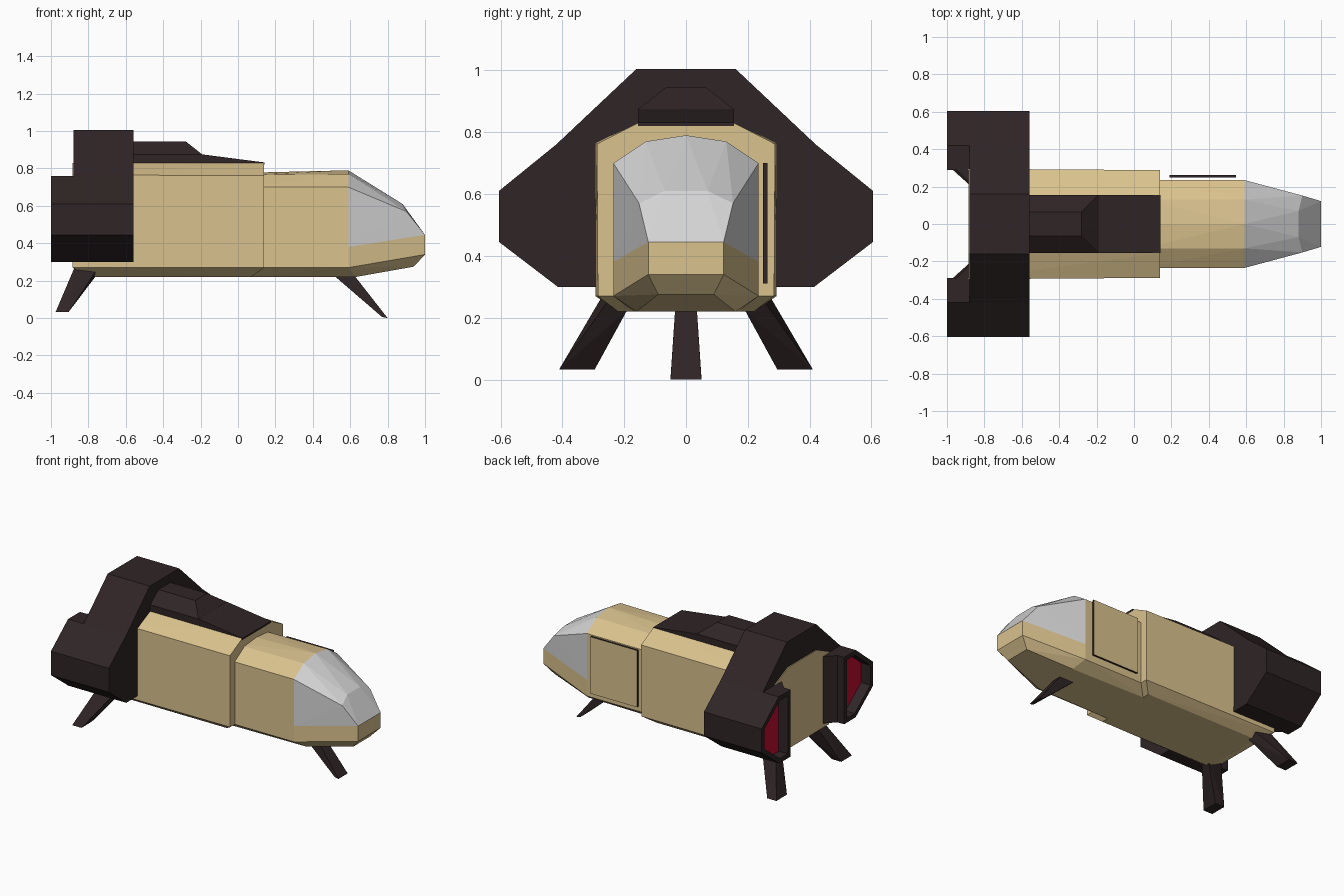
import bpy, bmesh

if "Cube" in bpy.data.objects:
    bpy.data.objects.remove(bpy.data.objects["Cube"])


def material(name, rgb):
    m = bpy.data.materials.new(name)
    m.diffuse_color = (*rgb, 1)
    m.use_nodes = True
    m.node_tree.nodes["Principled BSDF"].inputs["Base Color"].default_value = m.diffuse_color
    return m


TAN = material("tan hull", (0.70, 0.54, 0.27))
DARK = material("dark brown", (0.029, 0.018, 0.019))
GREY = material("grey glass", (0.66, 0.66, 0.66))
RED = material("red glow", (0.55, 0.004, 0.03))


def finish(name, bm, *mats):
    bmesh.ops.recalc_face_normals(bm, faces=bm.faces)
    me = bpy.data.meshes.new(name)
    bm.to_mesh(me)
    bm.free()
    for m in mats:
        me.materials.append(m)
    ob = bpy.data.objects.new(name, me)
    bpy.context.collection.objects.link(ob)
    return ob


def convex(name, points, mat, mirror=True):
    """Convex solid around the points, mirrored across y = 0 if asked."""
    bm = bmesh.new()
    pts = {p for p in points}
    if mirror:
        pts |= {(x, -y, z) for x, y, z in pts}
    for p in sorted(pts):
        bm.verts.new(p)
    res = bmesh.ops.convex_hull(bm, input=bm.verts)
    loose = [v for v in bm.verts if not v.link_faces]
    bmesh.ops.delete(bm, geom=loose, context='VERTS')
    bmesh.ops.dissolve_limit(bm, angle_limit=0.01, verts=bm.verts, edges=bm.edges)
    return finish(name, bm, mat)


def prism(profile, x0, x1):
    """Extrude a (y, z) outline along x; returns the bmesh and the x0 face."""
    bm = bmesh.new()
    rear = bm.faces.new([bm.verts.new((x0, y, z)) for y, z in profile])
    front = bm.faces.new([bm.verts.new((x1, y, z)) for y, z in profile])
    n = len(profile)
    for i in range(n):
        j = (i + 1) % n
        bm.faces.new((rear.verts[i], rear.verts[j], front.verts[j], front.verts[i]))
    return bm, rear


# Main hull, with bottom ends cut in
convex("main_hull", [
    (-0.885, 0.155, 0.83), (-0.885, 0.295, 0.765), (-0.885, 0.293, 0.27), (-0.79, 0.22, 0.22),
    (0.14, 0.155, 0.83), (0.14, 0.288, 0.762), (0.14, 0.285, 0.27), (0.07, 0.22, 0.22)], TAN)

# Cabin and nose share the same bulkhead section
a0, a1, a2, a3 = (0.59, 0, 0.79), (0.59, 0.13, 0.77), (0.59, 0.235, 0.70), (0.59, 0.235, 0.38)
a4, a5 = (0.59, 0.235, 0.27), (0.63, 0.16, 0.22)
convex("cabin", [a0, a1, a2, a4, a5, (0.05, 0, 0.777), (0.05, 0.13, 0.765),
                 (0.05, 0.235, 0.70), (0.05, 0.235, 0.27), (0.05, 0.17, 0.22)], TAN)
b1, b2, b3 = (0.88, 0.07, 0.61), (0.90, 0.152, 0.57), (1.0, 0.122, 0.445)
b4, b5 = (1.0, 0.122, 0.34), (0.94, 0.09, 0.275)
convex("canopy", [a0, a1, a2, a3, b1, b2, b3], GREY)
convex("chin", [a3, a4, a5, b3, b4, b5], TAN)

# Dark spine on the roof
convex("spine", [(-0.57, 0.155, 0.82), (-0.57, 0.155, 0.875), (-0.19, 0.155, 0.875),
                 (0.142, 0.155, 0.832), (0.142, 0.155, 0.82)], DARK)
convex("spine_fairing", [(-0.57, 0.155, 0.874), (-0.19, 0.155, 0.874),
                         (-0.57, 0.065, 0.945), (-0.28, 0.065, 0.945)], DARK)

# Wide engine arch across the hull
half = [(0.16, 1.005), (0.42, 0.76), (0.605, 0.61), (0.605, 0.445), (0.415, 0.30)]
bm, _ = prism(half + [(-y, z) for y, z in reversed(half)], -0.88, -0.56)
finish("engine_arch", bm, DARK)

# Engine nozzles with recessed red exhausts
for side, s in (("left", 1), ("right", -1)):
    outline = half[1:] + [(0.29, 0.30), (0.29, 0.76)]
    bm, rear = prism([(s * y, z) for y, z in outline], -1.0, -0.87)
    bmesh.ops.recalc_face_normals(bm, faces=bm.faces)
    bmesh.ops.inset_region(bm, faces=[rear], thickness=0.03, use_even_offset=True)
    floor = bmesh.ops.extrude_discrete_faces(bm, faces=[rear])["faces"][0]
    bmesh.ops.translate(bm, verts=floor.verts, vec=(0.07, 0, 0))
    floor.material_index = 1
    finish(side + "_engine", bm, DARK, RED)
    # Tapered inner shoulder
    convex(side + "_engine_shoulder",
           [(x, s * y, z) for z in (0.30, 0.76)
            for x, y in ((-0.95, 0.29), (-0.88, 0.22), (-0.88, 0.30), (-0.95, 0.30))],
           DARK, mirror=False)
    # Splayed rear leg
    convex(side + "_rear_leg",
           [(x, s * y, z) for x, y, z in (
               (-0.87, 0.20, 0.26), (-0.87, 0.265, 0.28), (-0.76, 0.19, 0.225), (-0.76, 0.255, 0.25),
               (-0.975, 0.295, 0.033), (-0.975, 0.41, 0.033),
               (-0.905, 0.295, 0.033), (-0.905, 0.41, 0.033))], DARK, mirror=False)

# Front leg
convex("front_leg", [(0.51, 0.035, 0.23), (0.62, 0.035, 0.23),
                     (0.77, 0.05, 0.006), (0.80, 0.05, 0.0)], DARK)

# Sliding door: tan panel with dark rim
bm = bmesh.new()
bmesh.ops.create_cube(bm, size=1)
for v in bm.verts:
    v.co = (0.367 + v.co.x * 0.356, 0.256 + v.co.y * 0.014, 0.505 + v.co.z * 0.39)
bm.normal_update()
for f in bm.faces:
    f.material_index = 0 if abs(f.normal.y) > 0.5 else 1
finish("side_door", bm, TAN, DARK)
